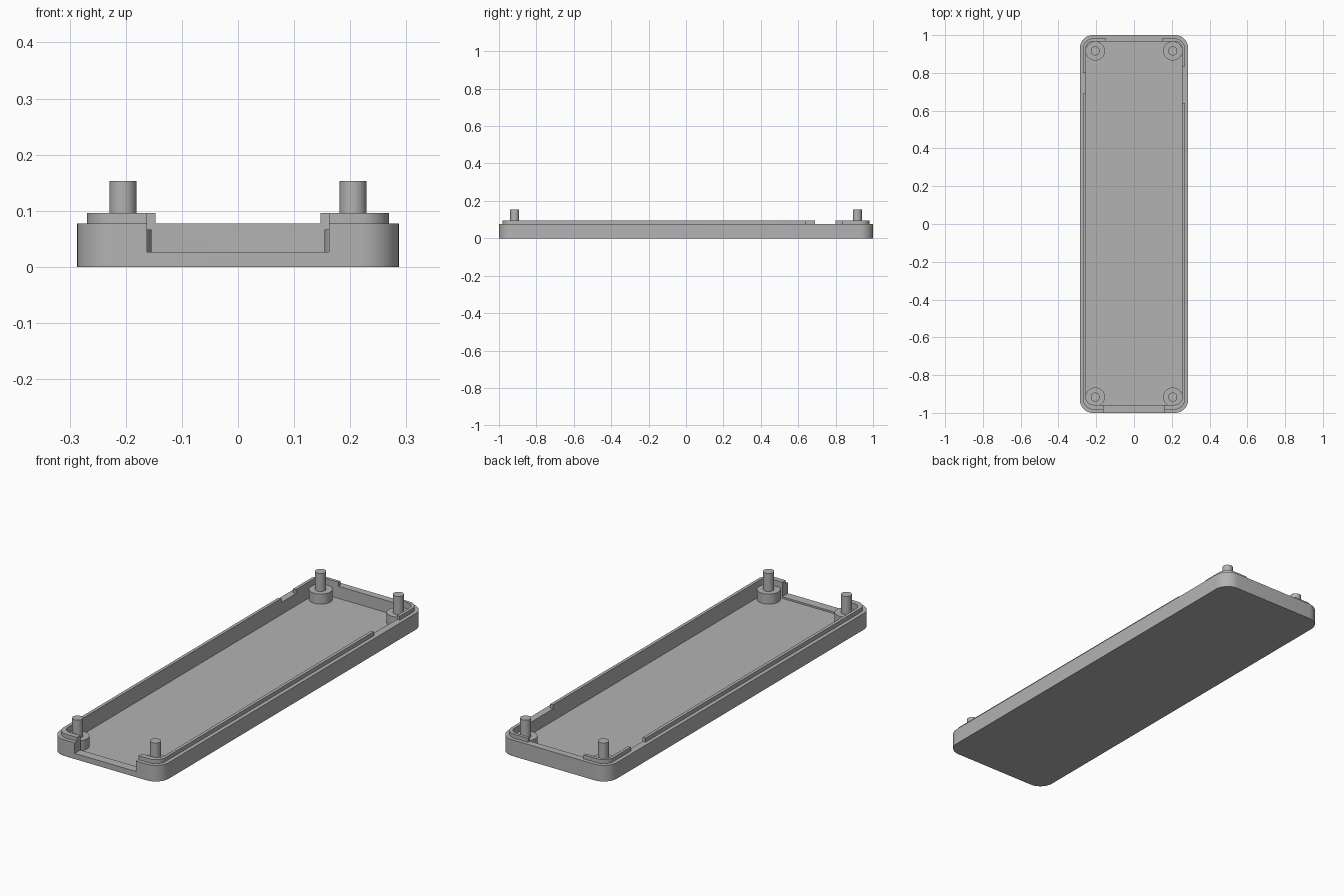
import bpy, bmesh, math

if "Cube" in bpy.data.objects:
    bpy.data.objects.remove(bpy.data.objects["Cube"])

HX, HY, R = 0.287, 1.0, 0.07      # outer half sizes and corner radius
WALL_TOP, LIP_TOP, FLOOR, SILL = 0.077, 0.096, 0.019, 0.027

grey = bpy.data.materials.new("plain grey")
grey.diffuse_color = (0.45, 0.45, 0.45, 1)
grey.use_nodes = True
grey.node_tree.nodes["Principled BSDF"].inputs["Base Color"].default_value = grey.diffuse_color


def rounded_loop(inset, z, front_extra=0.0, seg=10):
    """Rounded rectangle, inset from the outer outline."""
    r = R - inset
    pts = []
    for k, (sx, sy) in enumerate([(1, 1), (-1, 1), (-1, -1), (1, -1)]):
        cx, cy = sx * (HX - R), sy * (HY - R)
        if sy < 0:
            cy += front_extra
        for i in range(seg + 1):
            a = math.pi / 2 * (k + i / seg)
            pts.append((cx + r * math.cos(a), cy + r * math.sin(a), z))
    return pts


def finish(name, bm):
    bmesh.ops.recalc_face_normals(bm, faces=bm.faces)
    me = bpy.data.meshes.new(name)
    bm.to_mesh(me)
    bm.free()
    me.materials.append(grey)
    ob = bpy.data.objects.new(name, me)
    bpy.context.collection.objects.link(ob)
    return ob


def skin(name, loops):
    """Closed solid through a stack of equal-length loops."""
    bm = bmesh.new()
    rings = [[bm.verts.new(p) for p in lp] for lp in loops]
    n = len(rings[0])
    for a, b in zip(rings, rings[1:]):
        for i in range(n):
            j = (i + 1) % n
            bm.faces.new((a[i], a[j], b[j], b[i]))
    bm.faces.new(rings[0])
    bm.faces.new(rings[-1])
    return finish(name, bm)


def smooth(ob):
    bpy.ops.object.select_all(action='DESELECT')
    ob.select_set(True)
    bpy.context.view_layer.objects.active = ob
    bpy.ops.object.shade_smooth_by_angle(angle=math.radians(30))


def cut(ob, lo, hi):
    """Subtract a box given by two opposite corners."""
    bm = bmesh.new()
    bmesh.ops.create_cube(bm, size=1)
    for v in bm.verts:
        v.co = [(l + h) / 2 + c * (h - l) for l, h, c in zip(lo, hi, v.co)]
    box = finish("cutter", bm)
    mod = ob.modifiers.new("cut", 'BOOLEAN')
    mod.operation, mod.solver, mod.object = 'DIFFERENCE', 'EXACT', box
    bpy.context.view_layer.objects.active = ob
    bpy.ops.object.modifier_apply(modifier=mod.name)
    bpy.data.objects.remove(box)


# Tray: outer wall, stepped lip, hollow inside
tray = skin("tray", [
    rounded_loop(0, 0),
    rounded_loop(0, WALL_TOP),
    rounded_loop(0.018, WALL_TOP),
    rounded_loop(0.018, LIP_TOP),
    rounded_loop(0.033, LIP_TOP, 0.01),
    rounded_loop(0.033, FLOOR, 0.01),
])
# Front opening, then gaps in the lip at the back, left and right
cut(tray, (-0.162, -1.1, SILL), (0.162, -0.9, 0.2))
cut(tray, (-0.147, 0.9, WALL_TOP), (0.147, 1.1, 0.2))
cut(tray, (-0.4, 0.69, WALL_TOP), (-0.23, 0.80, 0.2))
cut(tray, (0.23, 0.64, WALL_TOP), (0.4, 0.835, 0.2))
smooth(tray)


def circle(cx, cy, r, z, n=32):
    return [(cx + r * math.cos(2 * math.pi * i / n),
             cy + r * math.sin(2 * math.pi * i / n), z) for i in range(n)]


# Corner posts: wide boss with a slim pin
for side, x in (("left", -0.205), ("right", 0.205)):
    for end, y in (("front", -0.916), ("back", 0.916)):
        smooth(skin(f"post_{end}_{side}", [
            circle(x, y, 0.051, FLOOR - 0.005),
            circle(x, y, 0.051, 0.067),
            circle(x, y, 0.024, 0.067),
            circle(x, y, 0.024, 0.153),
        ]))
